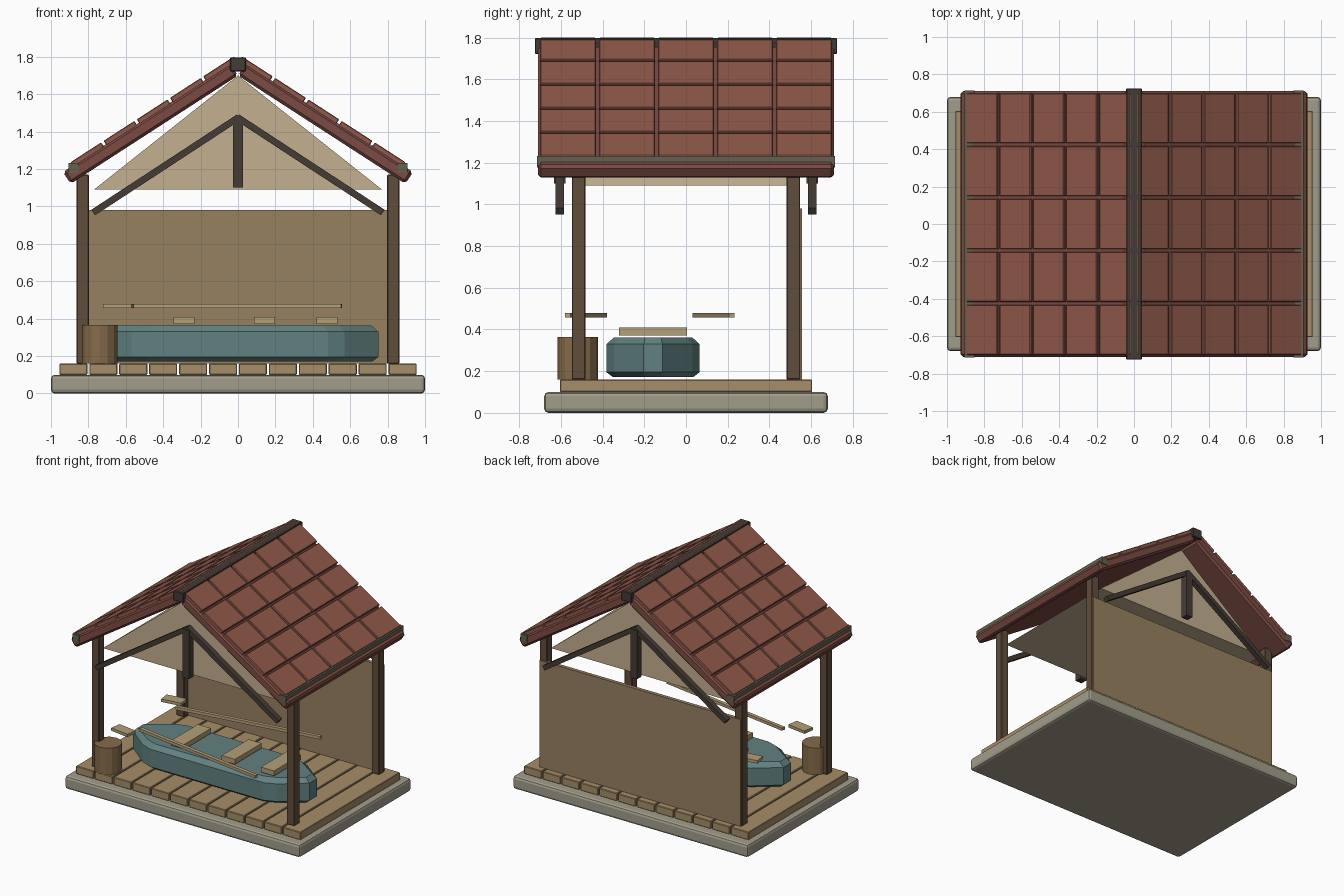
import bpy, bmesh, math
from mathutils import Matrix, Vector

if "Cube" in bpy.data.objects:
    bpy.data.objects.remove(bpy.data.objects["Cube"])


def mat(name, r, g, b):
    m = bpy.data.materials.new(name)
    m.diffuse_color = (r, g, b, 1)
    m.use_nodes = True
    m.node_tree.nodes["Principled BSDF"].inputs["Base Color"].default_value = m.diffuse_color
    return m


STONE = mat("stone", .36, .34, .26)
DECK = mat("deck_wood", .38, .27, .14)
POST = mat("post_wood", .12, .075, .045)
DARK = mat("dark_wood", .06, .045, .035)
WALL = mat("wall_wood", .31, .22, .12)
GABLE = mat("gable_wood", .55, .44, .28)
TILE = mat("tile_red", .28, .10, .07)
ROOF = mat("roof_red", .2, .07, .055)
EAVE = mat("eave_grey", .13, .12, .08)
HULL = mat("hull_teal", .12, .22, .22)
PALE = mat("pale_wood", .46, .35, .19)
BARREL = mat("barrel_wood", .24, .15, .07)


def finish(name, bm, m, bevel=0, segments=1):
    bmesh.ops.recalc_face_normals(bm, faces=bm.faces)
    me = bpy.data.meshes.new(name)
    bm.to_mesh(me)
    bm.free()
    ob = bpy.data.objects.new(name, me)
    bpy.context.collection.objects.link(ob)
    me.materials.append(m)
    if bevel:
        mod = ob.modifiers.new("bevel", 'BEVEL')
        mod.width, mod.segments = bevel, segments
        mod.limit_method = 'ANGLE'
    return ob


def box(name, c, s, m, rot=None, bevel=0, segments=1):
    bm = bmesh.new()
    mx = Matrix.Translation(c) @ (rot or Matrix()) @ Matrix.Diagonal((*s, 1))
    bmesh.ops.create_cube(bm, size=1, matrix=mx)
    return finish(name, bm, m, bevel, segments)


def prism(name, pts, depth, m, bevel=0):
    """Extrude a closed outline of 3D points along a vector."""
    bm = bmesh.new()
    f = bm.faces.new([bm.verts.new(p) for p in pts])
    ext = bmesh.ops.extrude_face_region(bm, geom=[f])
    vs = [g for g in ext["geom"] if isinstance(g, bmesh.types.BMVert)]
    bmesh.ops.translate(bm, verts=vs, vec=depth)
    return finish(name, bm, m, bevel)


# base and deck planks
box("base_slab", (0, 0, .05), (2, 1.36, .1), STONE, bevel=.02, segments=2)
for i in range(12):
    box("deck_plank", (-.88 + i * .16, 0, .13), (.15, 1.21, .06), DECK, bevel=.004)

# posts and back wall
for x in (-.83, .83):
    for y in (-.515, .515):
        box("post", (x, y, .665), (.065, .065, 1.01), POST, bevel=.004)
box("back_wall", (0, .543, .57), (1.71, .028, .82), WALL)

# gable block under the roof
prism("gable", [(-.77, -.54, 1.09), (.77, -.54, 1.09), (0, -.54, 1.70)],
      Vector((0, 1.08, 0)), GABLE)

# roof slopes, tiles and eaves
A = math.radians(32.9)
for s in (-1, 1):
    rot = Matrix.Rotation(s * A, 4, 'Y')
    u = Vector((s * math.cos(A), 0, -math.sin(A)))
    n = Vector((s * math.sin(A), 0, math.cos(A)))
    origin = Vector((0, 0, 1.70))
    box("roof_slope", origin + u * .533 + n * .0375, (1.066, 1.42, .075), ROOF,
        rot, bevel=.015)
    for r in range(5):
        for c in range(5):
            p = origin + u * (-.045 + .2115 * (r + .5)) + n * .079
            box("roof_tile", p + Vector((0, (c - 2) * .283, 0)),
                (.196, .268, .036), TILE, rot, bevel=.004)
    box("eave_beam", (s * .88, 0, 1.205), (.055, 1.43, .055), EAVE)
box("ridge_beam", (0, 0, 1.76), (.085, 1.45, .075), DARK, bevel=.004)

# open trusses front and back
for y in (-.605, .605):
    box("king_post", (0, y, 1.285), (.056, .055, .37), DARK)
    for s in (-1, 1):
        box("truss_rafter", (s * .385, y, 1.222), (.93, .042, .036), DARK,
            Matrix.Rotation(s * math.radians(33.2), 4, 'Y'))

# boat hull and seats
BY = -.158
half = [(.75, -.045), (.75, .045), (.57, .188), (.48, .223)]
plan = half + [(-x, y) for x, y in reversed(half)]
plan = plan[1:-1] + [(-.75, .045), (-.75, -.045)] + \
    [(-x, -y) for x, y in half[2:]] + [(x, -y) for x, y in reversed(half[2:])] + [half[0]]
bm = bmesh.new()
rings = []
for z, inset in ((.172, .03), (.195, 0), (.33, 0), (.362, .035)):
    k = Vector((1 - inset / .75, 1 - inset / .223))
    rings.append([bm.verts.new((x * k.x, BY + y * k.y, z)) for x, y in plan])
for a, b in zip(rings, rings[1:]):
    for i in range(len(a)):
        j = (i + 1) % len(a)
        bm.faces.new((a[i], a[j], b[j], b[i]))
bm.faces.new(rings[0])
bm.faces.new(rings[-1])
finish("boat_hull", bm, HULL)
for x in (-.288, .142, .475):
    box("boat_seat", (x, BY, .391), (.112, .325, .038), PALE)

# oars
for y, s in ((.132, 1), (-.48, -1)):
    rot = Matrix.Rotation(s * math.radians(9), 4, 'Z')
    box("oar_shaft", (0, y, .468), (1.12, .028, .022), PALE, rot)
    box("oar_blade", (-.638, y, .468), (.155, .085, .022), PALE, rot)

# barrel
bm = bmesh.new()
bmesh.ops.create_cone(bm, cap_ends=True, segments=14, radius1=.097, radius2=.097,
                      depth=.205, matrix=Matrix.Translation((-.74, -.52, .2625)))
finish("barrel", bm, BARREL)
